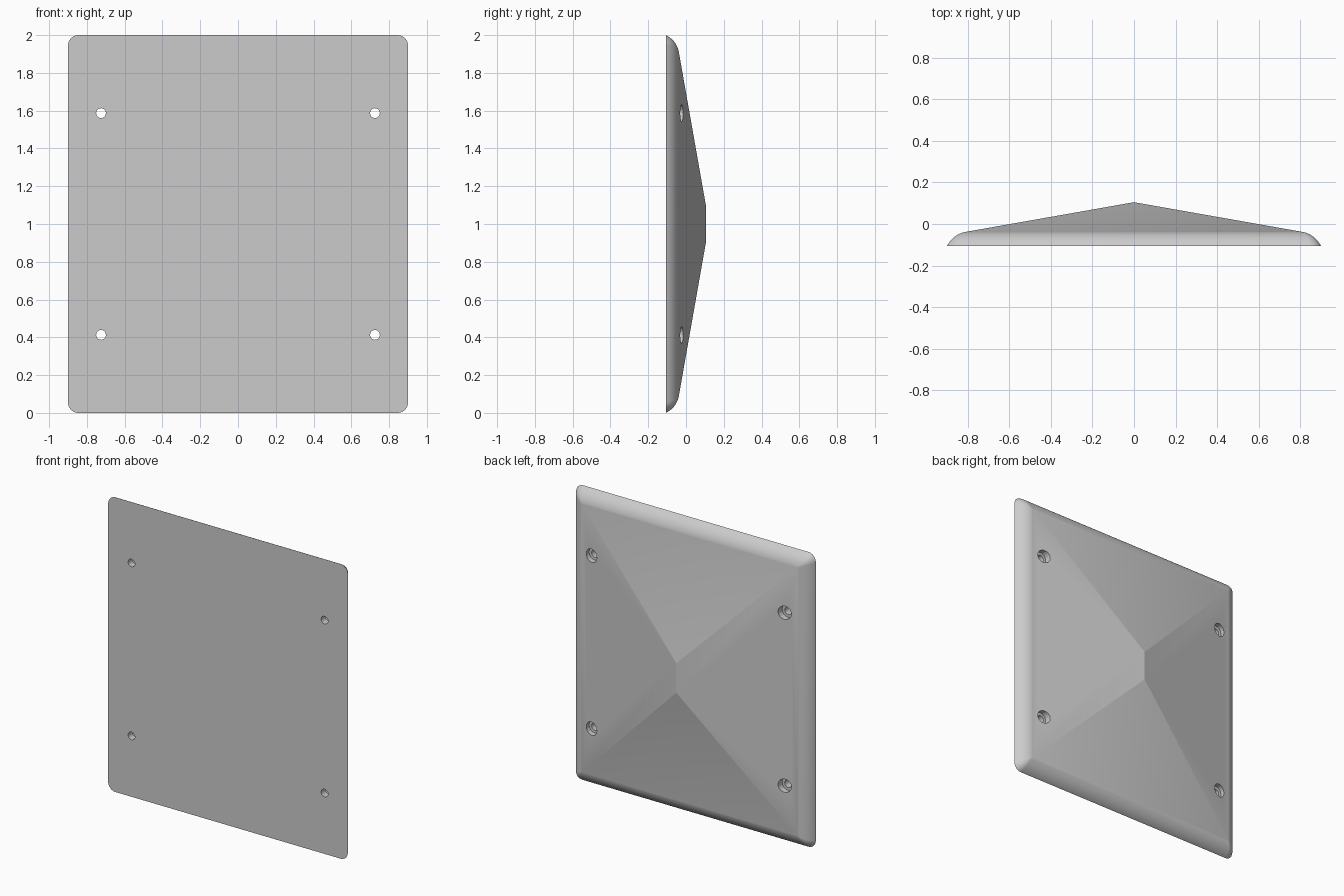
import bpy, bmesh
from math import sin, cos, tan, pi, radians

if "Cube" in bpy.data.objects:
    bpy.data.objects.remove(bpy.data.objects["Cube"])

HALF_W, HALF_H = 0.9, 1.0
BACK_Y = -0.107
EDGE_R, STEEP, PITCH = 0.123, radians(65), radians(10)
CORNER_R, STEPS = 0.055, 12
RIDGE = 0.1
EDGE_IN = EDGE_R * (sin(STEEP) - sin(PITCH))

grey = bpy.data.materials.new("plain grey")
grey.use_nodes = True
colour = (0.6, 0.6, 0.6, 1)
grey.diffuse_color = colour
grey.node_tree.nodes["Principled BSDF"].inputs["Base Color"].default_value = colour


def finish(bm, name):
    bmesh.ops.remove_doubles(bm, verts=bm.verts, dist=0.0001)
    bmesh.ops.recalc_face_normals(bm, faces=bm.faces)
    mesh = bpy.data.meshes.new(name)
    bm.to_mesh(mesh)
    bm.free()
    mesh.materials.append(grey)
    obj = bpy.data.objects.new(name, mesh)
    bpy.context.collection.objects.link(obj)
    return obj


def bridge(bm, a, b):
    for i in range(len(a)):
        j = (i + 1) % len(a)
        bm.faces.new((a[i], a[j], b[j], b[i]))


def outline(bm, inset, y):
    """Rounded rectangle whose corners sharpen as it moves inward."""
    r = CORNER_R * (1 - inset / EDGE_IN)
    ring = []
    for k, (sx, sz) in enumerate([(1, 1), (-1, 1), (-1, -1), (1, -1)]):
        for i in range(STEPS + 1):
            a = pi / 2 * (k + i / STEPS)
            ring.append(bm.verts.new((sx * (HALF_W - inset - r) + r * cos(a), y,
                                      1 + sz * (HALF_H - inset - r) + r * sin(a))))
    return ring


# Plate: flat front and rounded rim
bm = bmesh.new()
rings = []
for i in range(STEPS + 1):
    a = STEEP + (PITCH - STEEP) * i / STEPS
    rings.append(outline(bm, EDGE_R * (sin(STEEP) - sin(a)),
                         BACK_Y + EDGE_R * (cos(a) - cos(STEEP))))
bm.faces.new(rings[0])
for a, b in zip(rings, rings[1:]):
    bridge(bm, a, b)

# Four sloping back faces meeting at a short upright ridge
top_y = rings[-1][0].co.y + (HALF_W - EDGE_IN) * tan(PITCH)
high = bm.verts.new((0, top_y, 1 + RIDGE))
low = bm.verts.new((0, top_y, 1 - RIDGE))
ne, nw, sw, se = [rings[-1][k * (STEPS + 1)] for k in range(4)]
for face in ((ne, nw, high), (nw, sw, low, high), (sw, se, low), (se, ne, high, low)):
    bm.faces.new(face)
plate = finish(bm, "pyramid_plate")

# Screw holes with a wider recess at the back
bm = bmesh.new()
for x in (-0.725, 0.725):
    for z in (0.413, 1.587):
        loops = []
        for r, y in ((0.026, -0.2), (0.026, -0.06), (0.045, -0.06), (0.045, 0.1)):
            loops.append([bm.verts.new((x + r * cos(i * pi / 8), y, z + r * sin(i * pi / 8)))
                          for i in range(16)])
        for a, b in zip(loops, loops[1:]):
            bridge(bm, a, b)
        bm.faces.new(loops[0])
        bm.faces.new(loops[-1])
cutter = finish(bm, "screw_hole_cutter")
cutter.hide_render = True

bpy.ops.object.select_all(action="DESELECT")
plate.select_set(True)
bpy.context.view_layer.objects.active = plate
cut = plate.modifiers.new("screw_holes", "BOOLEAN")
cut.operation, cut.solver, cut.object = "DIFFERENCE", "EXACT", cutter
bpy.ops.object.modifier_apply(modifier=cut.name)
bpy.data.objects.remove(cutter)
bpy.ops.object.shade_smooth_by_angle(angle=radians(9))
